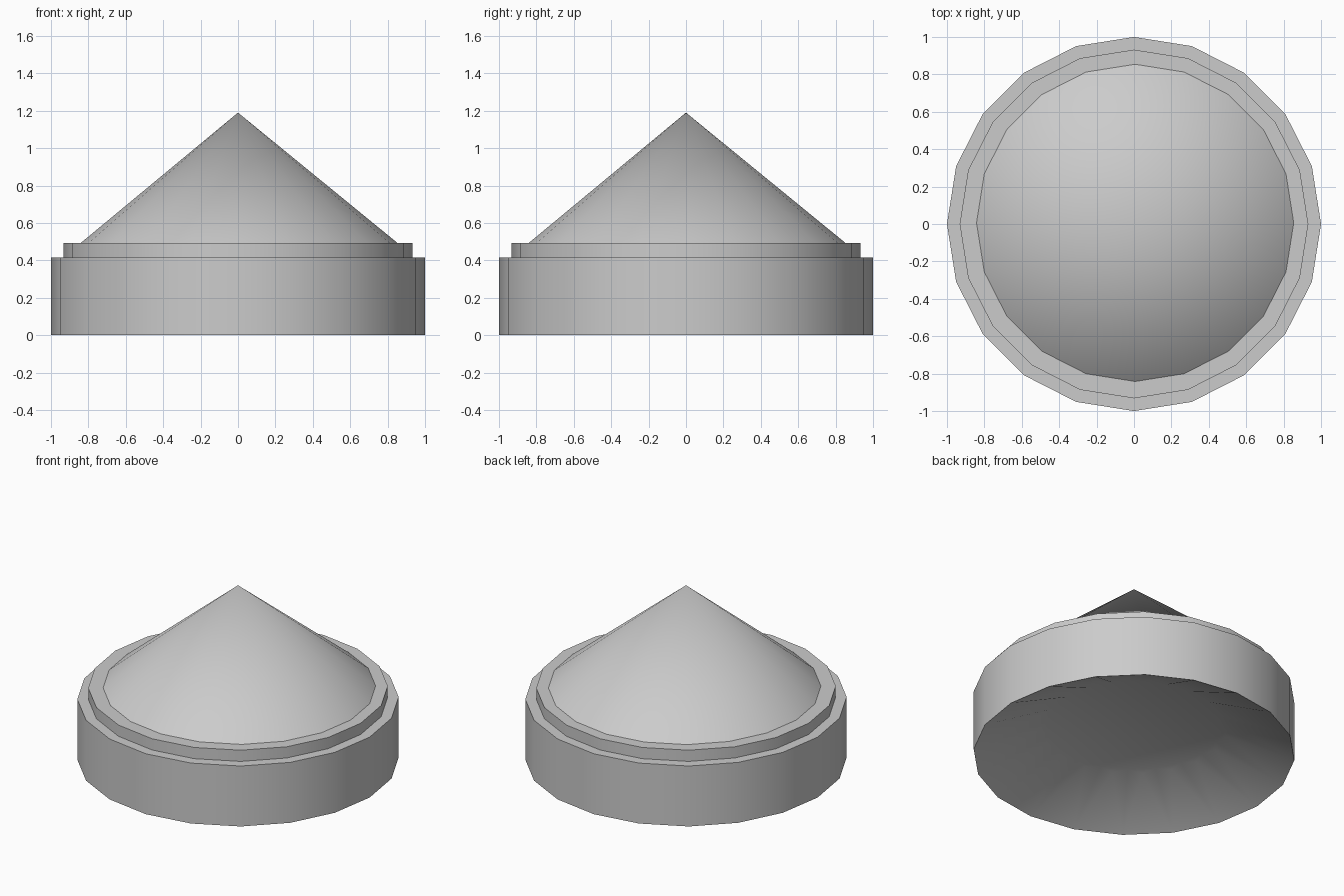
import bpy, bmesh
from math import sin, cos, pi

SIDES = 20

old = bpy.data.objects.get("Cube")
if old:
    bpy.data.objects.remove(old, do_unlink=True)

# One plain grey for the whole model
grey = bpy.data.materials.new("plain grey")
grey.use_nodes = True
colour = (0.6, 0.6, 0.6, 1)
grey.diffuse_color = colour
grey.node_tree.nodes["Principled BSDF"].inputs["Base Color"].default_value = colour


def ring(bm, radius, z, count=SIDES, shift=0.0):
    return [bm.verts.new((shift + radius * cos(2 * pi * i / count),
                          shift + radius * sin(2 * pi * i / count), z))
            for i in range(count)]


def bridge(bm, low, high):
    n = len(low)
    for i in range(n):
        j = (i + 1) % n
        bm.faces.new((low[i], low[j], high[j], high[i]))


def finish(name, bm):
    bmesh.ops.recalc_face_normals(bm, faces=bm.faces)
    mesh = bpy.data.meshes.new(name)
    bm.to_mesh(mesh)
    bm.free()
    mesh.materials.append(grey)
    obj = bpy.data.objects.new(name, mesh)
    bpy.context.collection.objects.link(obj)
    bpy.ops.object.select_all(action="DESELECT")
    obj.select_set(True)
    bpy.context.view_layer.objects.active = obj
    bpy.ops.object.shade_smooth_by_angle(angle=pi / 6)
    return obj


# Base drum: solid wall with a pleated hollow underneath
bm = bmesh.new()
rim = ring(bm, 1.0, 0.0)
top = ring(bm, 1.0, 0.415)
bridge(bm, rim, top)
bm.faces.new(top)
star = ring(bm, 0.55, 0.21, SIDES * 2)
for v in star[1::2]:
    v.co.x *= 1.08
    v.co.y *= 1.08
for i in range(SIDES):
    a, b = rim[i], rim[(i + 1) % SIDES]
    s, t, u = star[2 * i], star[2 * i + 1], star[(2 * i + 2) % (2 * SIDES)]
    bm.faces.new((a, s, t))
    bm.faces.new((a, t, b))
    bm.faces.new((b, t, u))
bm.faces.new(star)
drum = finish("base_drum", bm)

# Narrower step on top of the drum
bm = bmesh.new()
low, high = ring(bm, 0.932, 0.415), ring(bm, 0.932, 0.492)
bridge(bm, low, high)
bm.faces.new(high)
finish("step_ring", bm)

# Conical roof, its foot very slightly off centre
bm = bmesh.new()
foot = ring(bm, 0.848, 0.492, shift=0.006)
tip = bm.verts.new((0, 0, 1.19))
for i in range(SIDES):
    bm.faces.new((foot[i], foot[(i + 1) % SIDES], tip))
finish("cone_roof", bm)
